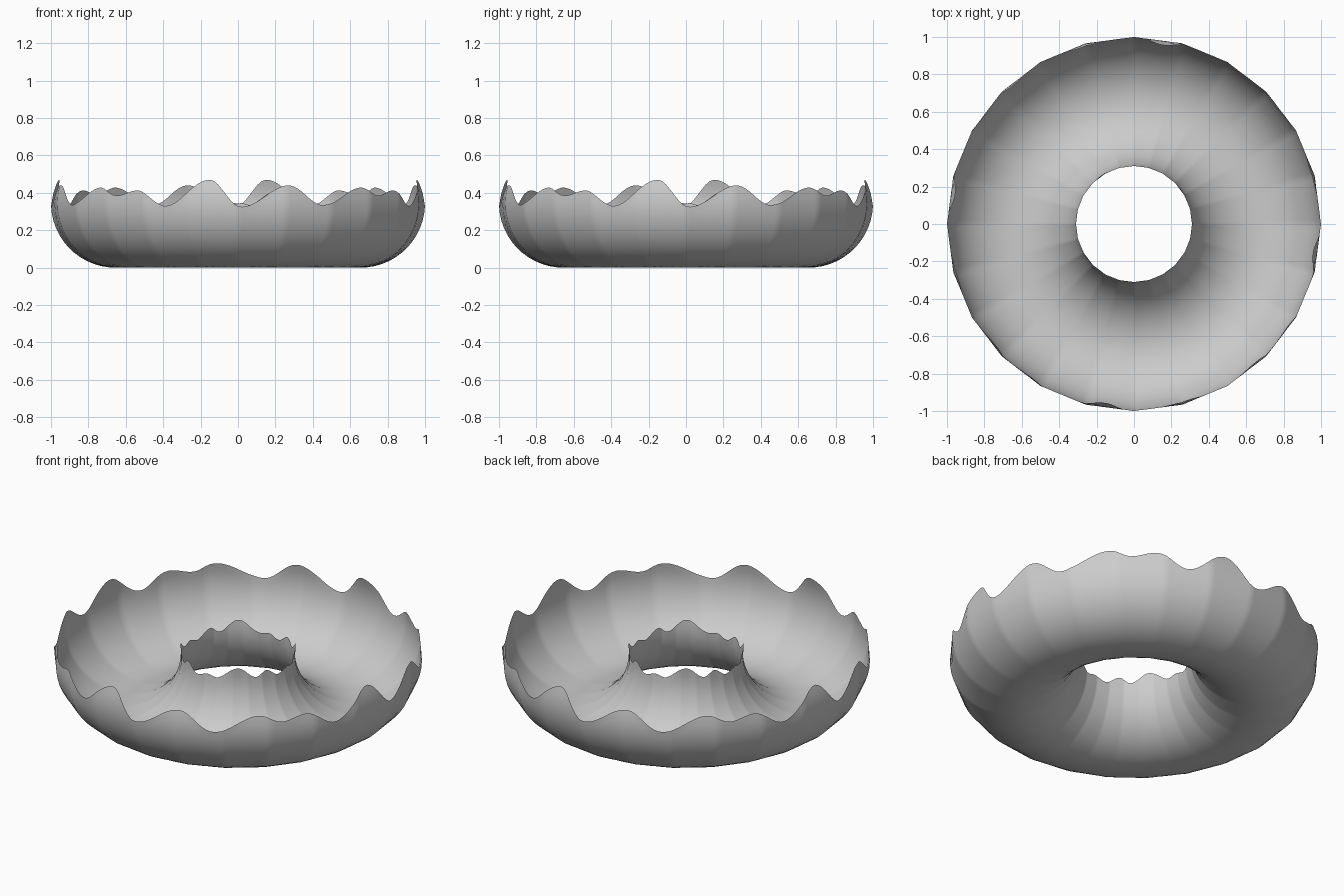
import bpy, bmesh, math

if "Cube" in bpy.data.objects:
    bpy.data.objects.remove(bpy.data.objects["Cube"])

MAJOR, MINOR = 0.655, 0.345      # ring radius, tube radius (tube centre is at z = MINOR)
SIDES, SUB, ACROSS = 24, 12, 26  # ring facets, columns per facet, steps over the tube

# wavy rim heights (degrees from the front, z), repeated every quarter turn
OUTER = [(-9, .47), (1, .325), (16, .44), (27, .335), (42, .428),
         (49, .385), (57, .413), (67, .33), (81, .47)]
INNER = [(-55, .40), (-36, .34), (-26, .37), (-10, .325), (3, .345),
         (12, .335), (35, .40)]


def wave(keys, deg):
    """Smooth height between the keys, repeating every 90 degrees."""
    deg = (deg - keys[0][0]) % 90 + keys[0][0]
    for (a, za), (b, zb) in zip(keys, keys[1:]):
        if deg <= b:
            t = (1 - math.cos(math.pi * (deg - a) / (b - a))) / 2
            return za + (zb - za) * t
    return keys[-1][1]


def build_icing():
    bm = bmesh.new()
    count, facet = SIDES * SUB, 360 / SIDES
    columns = []
    for i in range(count):
        deg = 360 * i / count
        th = math.radians(deg)
        # straight facets around the ring
        flat = math.cos(math.radians(facet / 2)) / math.cos(math.radians(deg % facet - facet / 2))
        # tube arc from the inner rim, under the bottom, to the outer rim
        start = -math.pi - math.asin((wave(INNER, deg) - MINOR) / MINOR)
        end = math.asin((wave(OUTER, deg) - MINOR) / MINOR)
        col = []
        for j in range(ACROSS + 1):
            a = start + (end - start) * j / ACROSS
            r = (MAJOR + MINOR * math.cos(a)) * flat
            col.append(bm.verts.new((r * math.sin(th), -r * math.cos(th),
                                     MINOR + MINOR * math.sin(a))))
        columns.append(col)
    for i in range(count):
        c, d = columns[i], columns[(i + 1) % count]
        for j in range(ACROSS):
            bm.faces.new((c[j], d[j], d[j + 1], c[j + 1])).smooth = True
    # outside of the tube faces away from its centre line
    bm.normal_update()
    f = min(bm.faces, key=lambda q: q.calc_center_median().z)
    if f.normal.z > 0:
        bmesh.ops.reverse_faces(bm, faces=bm.faces[:])
    mesh = bpy.data.meshes.new("icing_shell")
    bm.to_mesh(mesh)
    bm.free()
    bpy.context.collection.objects.link(bpy.data.objects.new("icing_shell", mesh))


build_icing()
